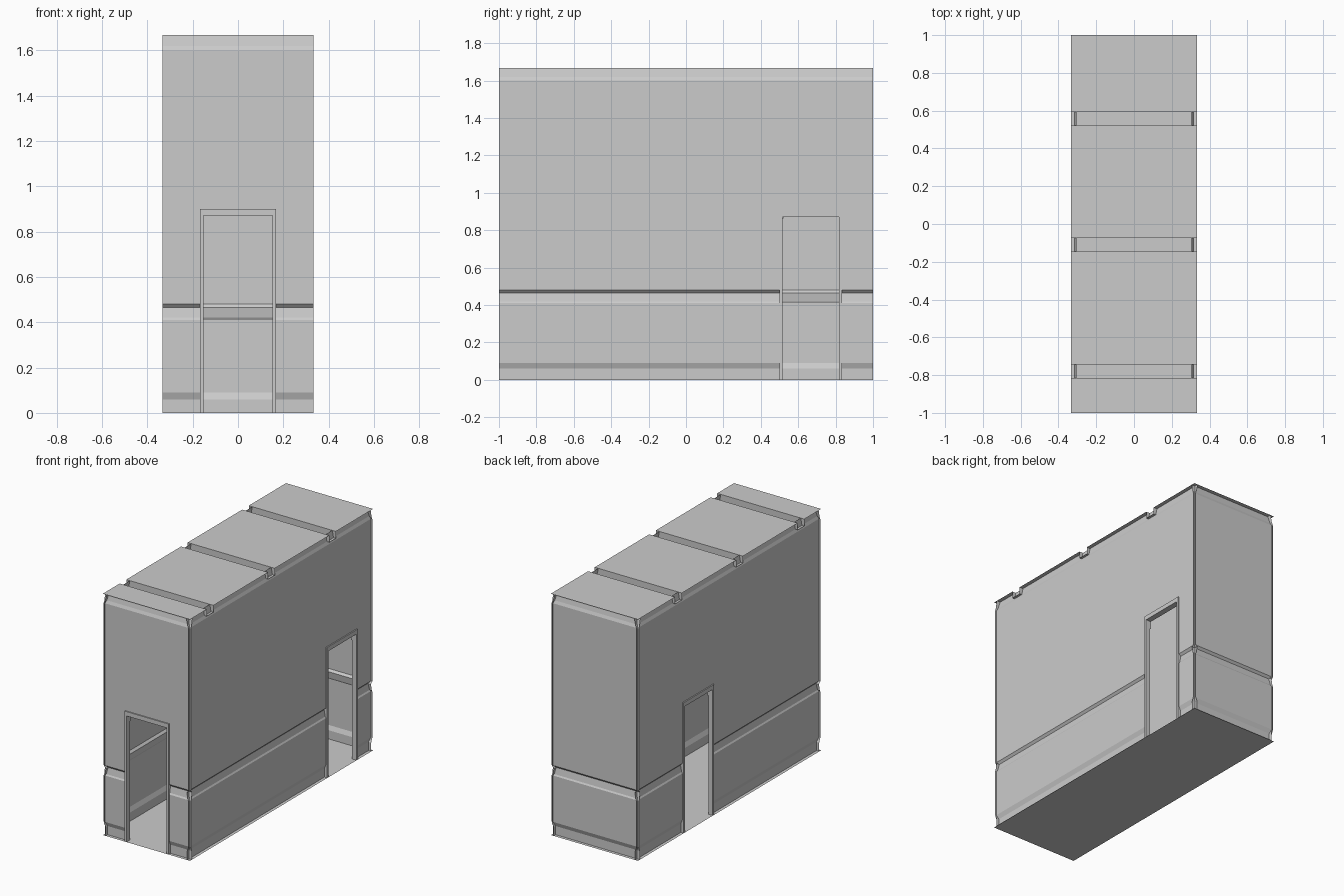
import bpy, bmesh

if "Cube" in bpy.data.objects:
    bpy.data.objects.remove(bpy.data.objects["Cube"])

X, Y, H = 0.333, 1.0, 1.667          # half width, half length, height
OUT, INN, TOP, CLEAR = 0.168, 0.152, 0.90, 0.87   # door frame sizes

# wall cross-section: (inset from the outer edge, height)
PROFILE = [(0.022, 0), (0.022, 0.06), (0.010, 0.09), (0.010, 0.41),
           (0.016, 0.42), (0.024, 0.465), (0.010, 0.48), (0.010, 0.90),
           (0.010, 1.60), (0.018, 1.62), (0.028, H)]

# each side maps (along, inset, height) to world space
SIDES = {
    "front": lambda u, d, z: (u, -Y + d, z),
    "back": lambda u, d, z: (-u, Y - d, z),
    "right": lambda u, d, z: (X - d, u, z),
    "left": lambda u, d, z: (-X + d, -u, z),
}


def finish(bm, name):
    bmesh.ops.remove_doubles(bm, verts=bm.verts, dist=1e-5)
    bmesh.ops.recalc_face_normals(bm, faces=bm.faces)
    mesh = bpy.data.meshes.new(name)
    bm.to_mesh(mesh)
    bm.free()
    ob = bpy.data.objects.new(name, mesh)
    bpy.context.collection.objects.link(ob)
    return ob


def strip(bm, a, b):
    """Skin two matching rows of points."""
    va, vb = [bm.verts.new(p) for p in a], [bm.verts.new(p) for p in b]
    for i in range(len(va) - 1):
        bm.faces.new((va[i], va[i + 1], vb[i + 1], vb[i]))


def prism(bm, side, outline, d0, d1):
    """Extrude an outline in the wall plane from inset d0 to d1."""
    a = [bm.verts.new(side(u, d0, z)) for u, z in outline]
    b = [bm.verts.new(side(u, d1, z)) for u, z in outline]
    bm.faces.new(a)
    bm.faces.new(b[::-1])
    n = len(a)
    for i in range(n):
        j = (i + 1) % n
        bm.faces.new((a[i], b[i], b[j], a[j]))


def wall(name, half, door=None):
    side = SIDES[name]
    bm = bmesh.new()
    runs = [(-half, half, PROFILE)]
    if door is not None:
        over = [p for p in PROFILE if p[1] >= TOP]
        runs = [(-half, door - OUT, PROFILE), (door + OUT, half, PROFILE),
                (door - OUT, door + OUT, over)]
    for u0, u1, prof in runs:
        strip(bm, [side(u0, d, z) for d, z in prof],
              [side(u1, d, z) for d, z in prof])
    finish(bm, name + "_wall")


def mirrored(half_outline, c):
    return ([(c + u, z) for u, z in half_outline] +
            [(c - u, z) for u, z in reversed(half_outline)])


def door_trim(name, c):
    side = SIDES[name]
    # frame around the opening
    bm = bmesh.new()
    prism(bm, side, mirrored([(INN, CLEAR), (INN, 0), (OUT, 0), (OUT, TOP)], c)
          , 0.002, 0.036)
    finish(bm, name + "_door_frame")
    # flared header on the room side
    bm = bmesh.new()
    flare = [(INN, CLEAR), (INN, 0.82), (OUT, 0.82), (0.178, 0.85),
             (0.200, 0.885), (0.225, 0.91), (0.235, 0.93)]
    prism(bm, side, mirrored(flare, c), 0.012, 0.042)
    finish(bm, name + "_door_header")


# floor
bm = bmesh.new()
strip(bm, [(-X, -Y, 0), (X, -Y, 0)], [(-X, Y, 0), (X, Y, 0)])
finish(bm, "floor")

# ceiling with three beams hanging into the room
line = [(-Y, H)]
for y in (-0.78, -0.11, 0.557):
    line += [(y - 0.036, H), (y - 0.036, H - 0.048),
             (y + 0.036, H - 0.048), (y + 0.036, H)]
line.append((Y, H))
bm = bmesh.new()
strip(bm, [(-X, y, z) for y, z in line], [(X, y, z) for y, z in line])
finish(bm, "ceiling")

# walls and doorways (left side runs along -y)
wall("back", X)
for name, half, door in (("front", X, 0), ("right", Y, 0.667), ("left", Y, -0.333)):
    wall(name, half, door)
    door_trim(name, door)
